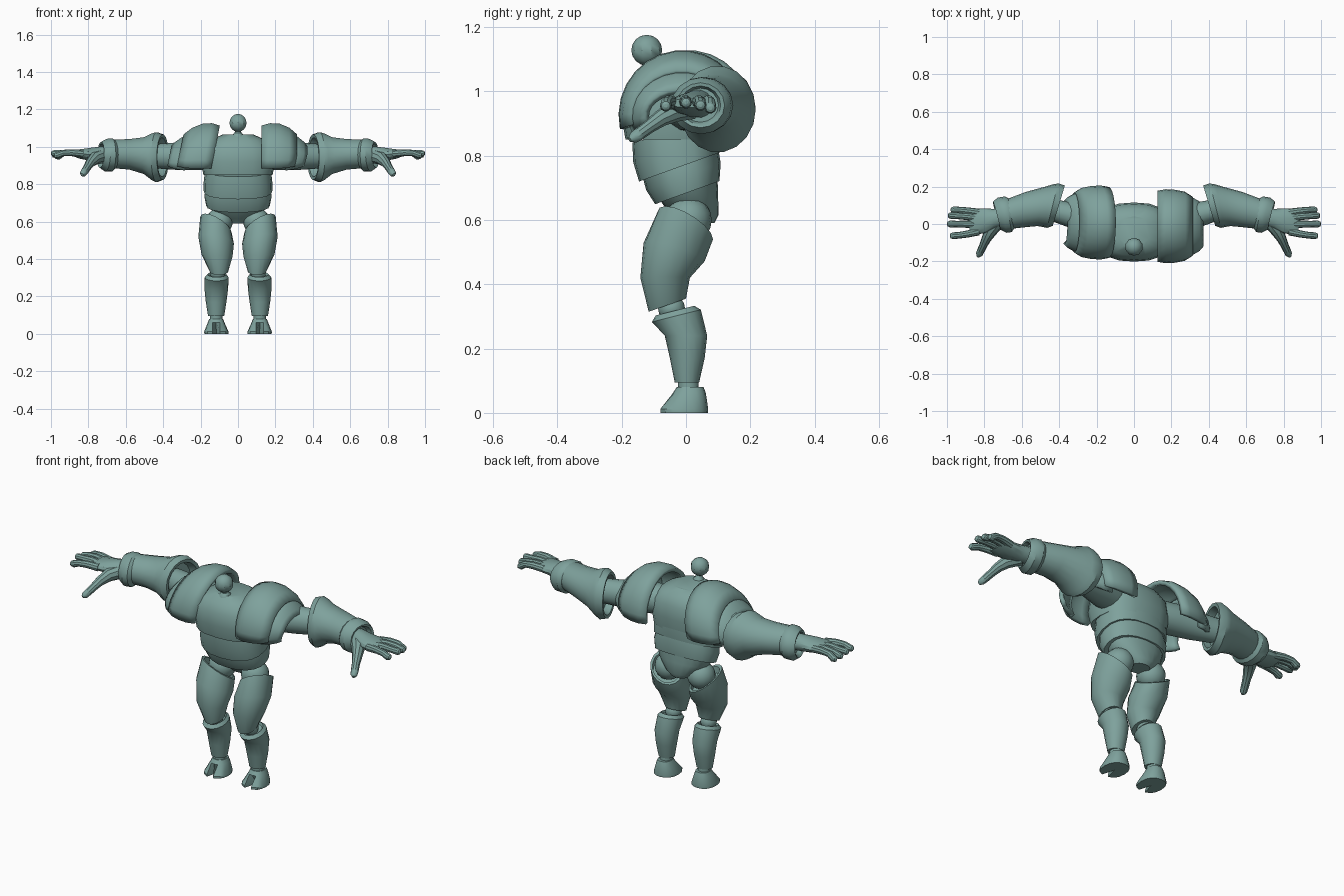
import bpy, bmesh, math
from mathutils import Vector

skin = bpy.data.materials.new("grey_teal")
skin.diffuse_color = (0.21, 0.36, 0.335, 1)


def finish(name, bm, angle=32):
    """Turn a bmesh into a shaded, coloured object."""
    bmesh.ops.recalc_face_normals(bm, faces=bm.faces)
    me = bpy.data.meshes.new(name)
    bm.to_mesh(me)
    bm.free()
    me.materials.append(skin)
    ob = bpy.data.objects.new(name, me)
    bpy.context.collection.objects.link(ob)
    bpy.ops.object.select_all(action='DESELECT')
    ob.select_set(True)
    bpy.context.view_layer.objects.active = ob
    bpy.ops.object.shade_smooth_by_angle(angle=math.radians(angle))
    return ob


def skin_rings(name, rings, closed=True):
    """Bridge equal point rings with quads and cap the ends."""
    bm = bmesh.new()
    rows = [[bm.verts.new(p) for p in r] for r in rings]
    n = len(rows[0])
    for a, b in zip(rows, rows[1:]):
        for i in range(n if closed else n - 1):
            j = (i + 1) % n
            bm.faces.new((a[i], a[j], b[j], b[i]))
    if closed:
        bm.faces.new(rows[0])
        bm.faces.new(rows[-1])
    return finish(name, bm)


def loft(name, secs, axis='z', side=1, n=16, p=2.0, edit=None):
    """Sections: position, centre 1, centre 2, radius 1, radius 2, slope 1, slope 2."""
    rings = []
    for s in secs:
        t, c1, c2, r1, r2, s1, s2 = (tuple(s) + (0, 0))[:7]
        ring = []
        for i in range(n):
            a = 2 * math.pi * i / n
            c, d = math.cos(a), math.sin(a)
            u = r1 * math.copysign(abs(c) ** (2 / p), c)
            v = r2 * math.copysign(abs(d) ** (2 / p), d)
            w = t + s1 * u + s2 * v
            q = Vector((c1 + u, c2 + v, w) if axis == 'z' else (w, c1 + u, c2 + v))
            if edit:
                edit(q, i)
            q.x *= side
            ring.append(q)
        rings.append(ring)
    return skin_rings(name, rings)


def tube(name, pts, side=1, n=10):
    """Round tube through points (x, y, z, radius)."""
    P = [Vector(p[:3]) for p in pts]
    rings = []
    for k, c in enumerate(P):
        d = P[min(k + 1, len(P) - 1)] - P[max(k - 1, 0)]
        q = d.to_track_quat('Z', 'Y')
        ring = []
        for i in range(n):
            a = 2 * math.pi * i / n
            v = c + q @ Vector((math.cos(a), math.sin(a), 0)) * pts[k][3]
            ring.append((v.x * side, v.y, v.z))
        rings.append(ring)
    return skin_rings(name, rings)


def ball(name, c, r, u=16, v=10):
    bm = bmesh.new()
    bmesh.ops.create_uvsphere(bm, u_segments=u, v_segments=v, radius=r)
    bmesh.ops.translate(bm, verts=bm.verts, vec=c)
    return finish(name, bm)


def arch(name, prof, side, end, n=16):
    """Shell arching front to back over the shoulder; profile is (x, y radius, z radius)."""
    shift = 0.008 if side < 0 else -0.012
    rings = []
    for x, ry, rz in prof:
        ring = []
        # the two shoulders are tilted a little differently
        lean = 0.2 if side < 0 else -1.2 * (x - 0.125)
        for i in range(n):
            a = math.radians(-end + (180 + 2 * end) * i / (n - 1))
            y, z = -ry * math.cos(a), rz * math.sin(a)
            dx = -lean * (z - 0.05) if side < 0 else -lean * min(z, 0.03)
            ring.append((side * (x + dx), y + shift, 0.925 + z))
        rings.append(ring)
    ob = skin_rings(name, rings, closed=False)
    m = ob.modifiers.new("thickness", 'SOLIDIFY')
    m.thickness = 0.022
    # keep the thickness on the inner side
    f = ob.data.polygons[len(ob.data.polygons) // 2]
    out = f.normal.dot(f.center - Vector((side * 0.2, 0, 0.925))) > 0
    m.offset = -1 if out else 1
    return ob


# Torso: chest, two tilted waist bands, pelvis
loft("chest", [(0.86, 0, -0.04, 0.165, 0.13), (0.85, 0, -0.04, 0.185, 0.148),
               (0.92, 0, -0.043, 0.198, 0.158), (0.99, 0, -0.043, 0.19, 0.15),
               (1.035, 0, -0.043, 0.15, 0.125), (1.065, 0, -0.045, 0.085, 0.085)], n=20, p=2.6)
loft("upper_waist", [(0.875, 0, -0.03, 0.175, 0.137, 0, 0.25), (0.82, 0, -0.027, 0.183, 0.137, 0, 0.3),
                     (0.765, 0, -0.02, 0.184, 0.126, 0, 0.36)], n=20, p=2.4)
loft("lower_waist", [(0.78, 0, -0.018, 0.172, 0.118, 0, 0.36), (0.735, 0, -0.008, 0.18, 0.116, 0, 0.36),
                     (0.685, 0, 0.004, 0.17, 0.1, 0, 0.36)], n=20, p=2.3)
loft("pelvis", [(0.70, 0, 0.006, 0.157, 0.092, 0, 0.33), (0.66, 0, 0.016, 0.138, 0.084, 0, 0.2),
                (0.615, 0, 0.035, 0.085, 0.066), (0.59, 0, 0.04, 0.05, 0.048)], n=20, p=2.2)

# Neck and small round head
loft("neck", [(1.03, 0, -0.105, 0.045, 0.045), (1.06, 0, -0.11, 0.033, 0.033),
              (1.075, 0, -0.113, 0.018, 0.018), (1.10, 0, -0.118, 0.013, 0.013)], n=12)
ball("head", (0, -0.122, 1.128), 0.048, 10, 8)


def notch(q, i):
    # narrow cleft at the middle of the toe
    if q.z < 0.05:
        if i == 12:
            q.y += 0.075
        elif i in (11, 13):
            q.x = 0.116 + (i - 12) * 0.019


for side, tag in ((1, "right"), (-1, "left")):
    # Shoulder: layered pads over the arm
    arch("shoulder_pad_" + tag, [(0.125, 0.19, 0.19), (0.17, 0.198, 0.203), (0.22, 0.195, 0.2),
                                 (0.27, 0.185, 0.178), (0.31, 0.16, 0.142)], side, 12)
    arch("shoulder_plate_" + tag, [(0.265, 0.168, 0.15), (0.315, 0.152, 0.128),
                                   (0.345, 0.135, 0.103), (0.362, 0.118, 0.08)], side, 20)
    loft("upper_arm_" + tag, [(0.13, 0.0, 0.955, 0.08, 0.08), (0.22, 0.02, 0.955, 0.085, 0.08),
                              (0.33, 0.045, 0.95, 0.07, 0.073), (0.44, 0.075, 0.95, 0.06, 0.065)],
         'x', side)
    # Forearm with hollow elbow cuff
    loft("forearm_" + tag, [(0.445, 0.095, 0.945, 0.085, 0.095, -0.3, 0), (0.405, 0.097, 0.945, 0.092, 0.105, -0.3, 0),
                            (0.402, 0.098, 0.945, 0.108, 0.122, -0.3, 0), (0.435, 0.098, 0.945, 0.119, 0.135, -0.25, 0),
                            (0.46, 0.097, 0.947, 0.114, 0.125, -0.2, 0), (0.50, 0.093, 0.953, 0.104, 0.1, -0.15, 0),
                            (0.58, 0.077, 0.96, 0.094, 0.083), (0.67, 0.055, 0.962, 0.082, 0.077)],
         'x', side, 18)
    # Wrist cuff, flared and open towards the hand
    loft("wrist_cuff_" + tag, [(0.655, 0.058, 0.96, 0.08, 0.075, 0.2, 0), (0.672, 0.052, 0.957, 0.095, 0.088, 0.2, 0),
                               (0.705, 0.047, 0.955, 0.094, 0.088, 0.25, -0.05), (0.735, 0.045, 0.957, 0.075, 0.07, 0.25, -0.05),
                               (0.73, 0.045, 0.957, 0.063, 0.06, 0.25, 0), (0.71, 0.045, 0.957, 0.056, 0.053, 0.25, 0)],
         'x', side)
    # Hand: palm, four fingers, thumb
    loft("palm_" + tag, [(0.69, 0.042, 0.962, 0.045, 0.045), (0.75, 0.027, 0.96, 0.054, 0.041),
                         (0.80, 0.017, 0.96, 0.066, 0.034), (0.85, 0.012, 0.962, 0.07, 0.025),
                         (0.88, 0.01, 0.963, 0.06, 0.014)], 'x', side, 14)
    for k, (y0, y1, x1, z1) in enumerate(((-0.04, -0.063, 0.985, 0.955), (-0.003, 0.0, 1.0, 0.965),
                                          (0.033, 0.045, 0.995, 0.957), (0.061, 0.076, 0.98, 0.948))):
        dx, dy = x1 - 0.83, y1 - y0
        tube("finger_%d_%s" % (k + 1, tag),
             [(0.83, y0, 0.963, 0.021), (0.83 + dx * 0.4, y0 + dy * 0.6, 0.969, 0.019),
              (0.83 + dx * 0.7, y0 + dy * 0.9, 0.966, 0.0175), (x1 - 0.018, y1, z1, 0.0185),
              (x1 - 0.005, y1, z1, 0.014), (x1, y1, z1, 0.006)], side)
    tube("thumb_" + tag, [(0.725, 0.015, 0.95, 0.038), (0.768, -0.04, 0.937, 0.034), (0.79, -0.08, 0.915, 0.026),
                          (0.806, -0.115, 0.89, 0.021), (0.82, -0.145, 0.868, 0.02), (0.828, -0.163, 0.856, 0.018),
                          (0.834, -0.175, 0.85, 0.008)], side)

    # Leg: hip ball, thigh shell cut obliquely, knee, shin, ankle, cloven foot
    ball("hip_" + tag, (side * 0.1, 0.008, 0.6), 0.072)
    loft("thigh_" + tag, [(0.55, 0.118, 0.0, 0.07, 0.07, 0.5, -0.5), (0.583, 0.118, 0.0, 0.072, 0.074, 0.5, -0.5),
                          (0.583, 0.118, -0.002, 0.084, 0.086, 0.5, -0.5), (0.5, 0.117, -0.037, 0.095, 0.095, 0.2, -0.3),
                          (0.42, 0.112, -0.065, 0.083, 0.077, 0.05, 0), (0.335, 0.102, -0.058, 0.05, 0.058, 0, 0.35),
                          (0.335, 0.102, -0.058, 0.04, 0.045, 0, 0.35)], side=side)
    ball("knee_" + tag, (side * 0.108, -0.045, 0.325), 0.042, 14, 8)
    loft("shin_" + tag, [(0.305, 0.113, -0.034, 0.045, 0.055, 0, 0.25), (0.318, 0.113, -0.034, 0.05, 0.06, 0, 0.25),
                         (0.302, 0.114, -0.03, 0.064, 0.076, 0, 0.25), (0.24, 0.116, 0.0, 0.063, 0.066),
                         (0.17, 0.117, 0.004, 0.055, 0.054), (0.095, 0.117, 0.003, 0.043, 0.038)], side=side)
    loft("ankle_" + tag, [(0.065, 0.117, 0.008, 0.033, 0.033), (0.105, 0.117, 0.006, 0.033, 0.033)],
         side=side, n=14)
    loft("foot_" + tag, [(0.08, 0.117, 0.013, 0.037, 0.042), (0.06, 0.117, 0.01, 0.045, 0.052),
                         (0.012, 0.116, -0.008, 0.065, 0.077), (0.0, 0.116, -0.008, 0.064, 0.076)],
         side=side, edit=notch, p=2.3)
